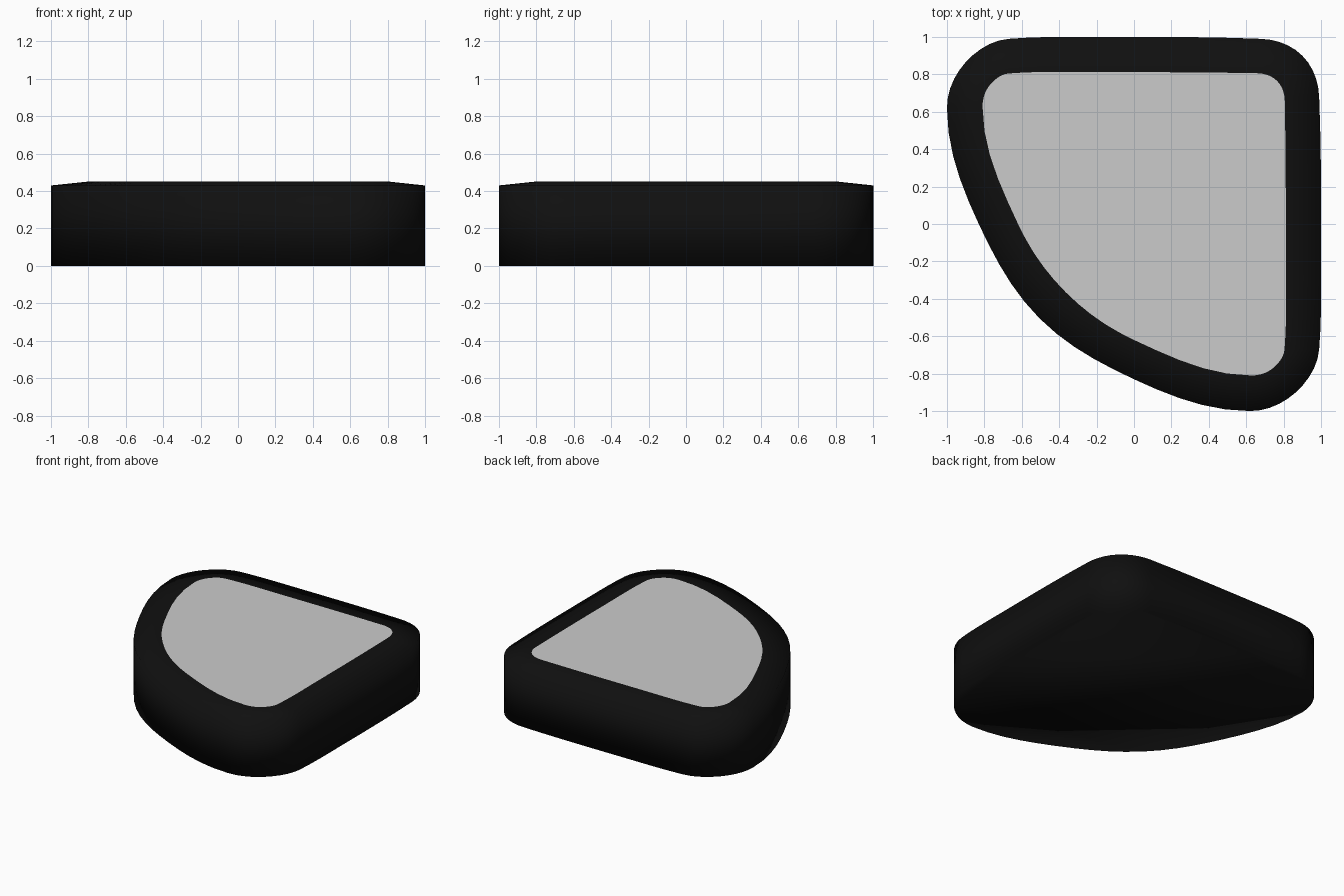
import bpy, bmesh
from mathutils import Vector
from mathutils.geometry import interpolate_bezier

if "Cube" in bpy.data.objects:
    bpy.data.objects.remove(bpy.data.objects["Cube"])

# Half outlines from the (+,+) corner to the curved side: x, y, tangent x, tangent y
OUTER = [(0.9, 0.9, -1, 1), (0.68, 0.99, -1, 0.04), (-0.2, 1.0, -1, 0),
         (-0.67, 0.99, -1, -0.08), (-0.9, 0.865, -1, -1.1), (-1.0, 0.62, 0, -1),
         (-0.83, 0.0, 0.42, -0.9), (-0.505, -0.505, 1, -1)]
INNER = [(0.765, 0.765, -1, 1), (0.66, 0.806, -1, 0.02), (-0.2, 0.812, -1, 0),
         (-0.67, 0.805, -1, -0.08), (-0.765, 0.75, -1, -1.1), (-0.81, 0.63, 0, -1),
         (-0.62, 0.0, 0.42, -0.9), (-0.365, -0.365, 1, -1)]


def outline(nodes, steps=5):
    """Smooth half outline, mirrored across the x = y diagonal."""
    half = []
    for a, b in zip(nodes, nodes[1:]):
        p, q = Vector(a[:2]), Vector(b[:2])
        h = (q - p).length * 0.345
        pts = interpolate_bezier(p, p + Vector(a[2:]).normalized() * h,
                                 q - Vector(b[2:]).normalized() * h, q, steps + 1)
        half += [v.to_2d() for v in pts[:-1]]
    half.append(Vector(nodes[-1][:2]))
    return half + [Vector((v.y, v.x)) for v in half[-2:0:-1]]


def finish(name, bm, material=None):
    bmesh.ops.recalc_face_normals(bm, faces=bm.faces)
    for f in bm.faces:
        f.smooth = True
    mesh = bpy.data.meshes.new(name)
    bm.to_mesh(mesh)
    bm.free()
    if material:
        mesh.materials.append(material)
    obj = bpy.data.objects.new(name, mesh)
    bpy.context.collection.objects.link(obj)
    return obj


def ring(bm, pts, z):
    return [bm.verts.new((p.x, p.y, z)) for p in pts]


outer, inner = outline(OUTER), outline(INNER)

black = bpy.data.materials.new("black")
black.diffuse_color = (0.005, 0.005, 0.005, 1)
black.use_nodes = True
black.node_tree.nodes["Principled BSDF"].inputs["Base Color"].default_value = black.diffuse_color

# Body: closed bottom, straight wall, gently sloped rim
bm = bmesh.new()
rings = [ring(bm, outer, 0), ring(bm, outer, 0.43), ring(bm, inner, 0.45)]
n = len(outer)
for lo, hi in zip(rings, rings[1:]):
    for i in range(n):
        j = (i + 1) % n
        bm.faces.new((lo[i], lo[j], hi[j], hi[i]))
bm.faces.new(rings[0])
finish("body", bm, black)

# Flat grey panel filling the rim
bm = bmesh.new()
bm.faces.new(ring(bm, inner, 0.45))
panel = finish("top_panel", bm)
if panel.data.polygons[0].normal.z < 0:
    panel.data.flip_normals()
